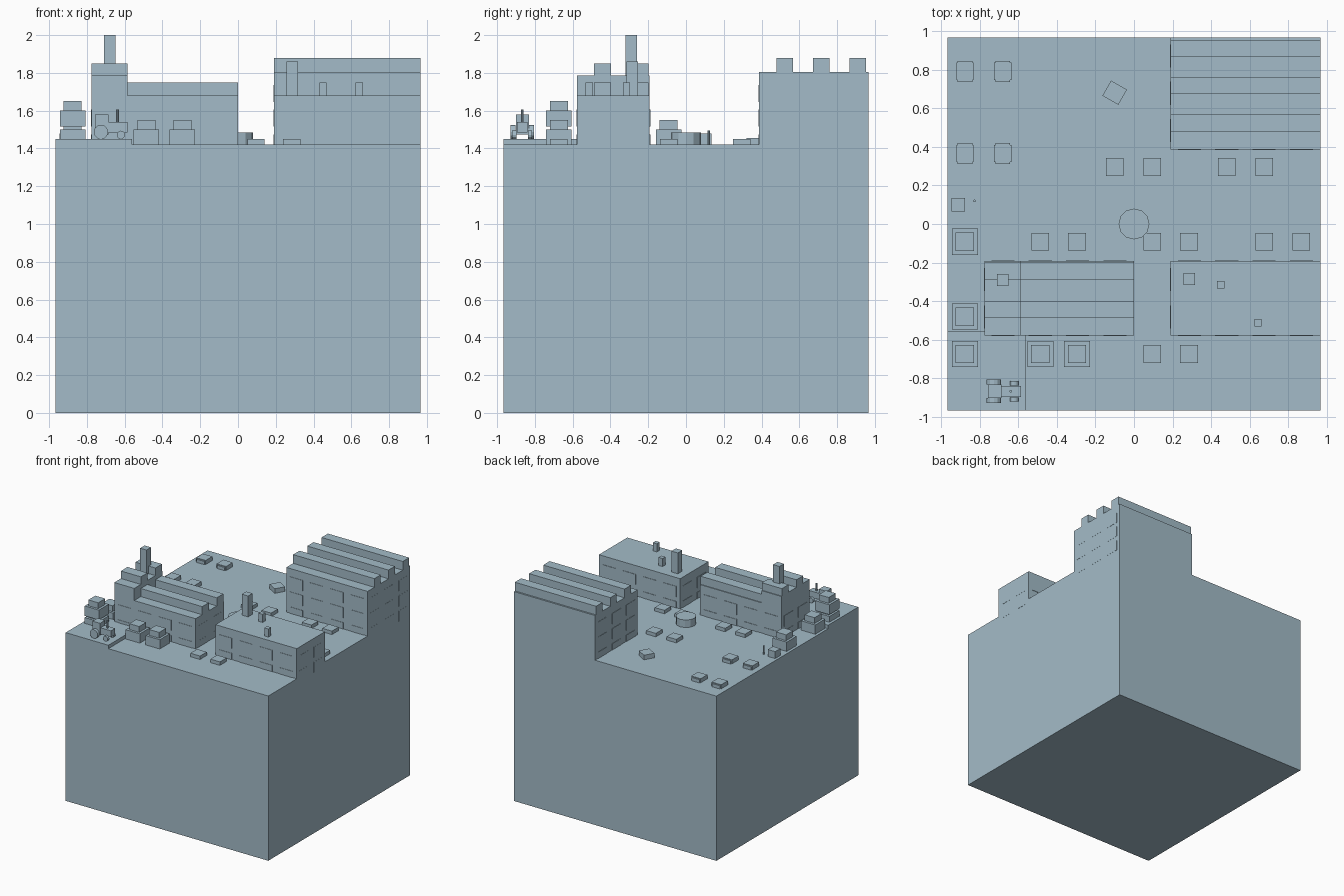
import bpy
import math

mat = bpy.data.materials.new("pale blue grey")
mat.diffuse_color = (0.37, 0.50, 0.58, 1)
T = 0.1933   # tile size of the layout grid
G = 1.42     # ground height


def finish(o, name):
    o.name = name
    o.data.materials.append(mat)
    return o


def box(name, x0, x1, y0, y1, z0, z1, rot=0):
    bpy.ops.mesh.primitive_cube_add(size=1, location=((x0+x1)/2, (y0+y1)/2, (z0+z1)/2),
                                    rotation=(0, 0, rot))
    o = bpy.context.object
    o.scale = (x1-x0, y1-y0, z1-z0)
    bpy.ops.object.transform_apply(location=False, rotation=True, scale=True)
    return finish(o, name)


def block(name, x, y, w, d, z0, z1, rot=0):
    return box(name, x-w/2, x+w/2, y-d/2, y+d/2, z0, z1, rot)


def cyl(name, x, y, z, r, h, n=12, rot=(0, 0, 0)):
    bpy.ops.mesh.primitive_cylinder_add(vertices=n, radius=r, depth=h,
                                        location=(x, y, z), rotation=rot)
    return finish(bpy.context.object, name)


def windows(x0, y0, nx, ny, rows):
    """Thin window plates, one per tile and floor, on the walls of a building."""
    x1, y1, t = x0+nx*T, y0+ny*T, 0.003
    for k in range(rows):
        z = 1.43 + 0.13*k
        for i in range(nx):
            x = x0 + (i+0.5)*T
            for y in (y0, y1):
                if y < 0.96:
                    block("window", x, y, 0.12, 2*t, z-0.045, z+0.045)
        for j in range(ny):
            y = y0 + (j+0.5)*T
            for x in (x0, x1):
                block("window", x, y, 2*t, 0.12, z-0.045, z+0.045)


# ground block and raised corner
box("ground_block", -0.967, 0.965, -0.966, 0.967, 0, G)
box("raised_corner", -0.967, -0.56, -0.966, -0.555, G-0.05, 1.45)

# large hall with ridged roof
box("large_hall", 0.19, 0.965, 0.387, 0.967, G-0.02, 1.805)
for y in (0.479, 0.672, 0.866):
    box("large_hall_roof_ridge", 0.19, 0.965, y, y+0.087, 1.80, 1.88)
windows(0.19, 0.387, 4, 3, 3)

# smaller hall with ridged roof, tower end and chimney
box("small_hall", -0.775, 0, -0.578, -0.192, G-0.02, 1.68)
box("tower_end", -0.775, -0.585, -0.578, -0.192, 1.67, 1.785)
for y in (-0.488, -0.289):
    box("small_hall_roof_ridge", -0.585, 0, y, y+0.09, 1.67, 1.75)
    box("tower_roof_ridge", -0.775, -0.585, y, y+0.09, 1.78, 1.85)
block("tall_chimney", -0.679, -0.29, 0.06, 0.06, 1.75, 2.0)
windows(-0.775, -0.578, 4, 2, 2)

# flat roofed hall with vents
box("flat_hall", 0.19, 0.965, -0.578, -0.192, G-0.02, 1.68)
block("flat_hall_chimney", 0.287, -0.285, 0.06, 0.06, 1.67, 1.86)
for x, y in ((0.45, -0.315), (0.642, -0.512)):
    block("roof_vent", x, y, 0.038, 0.038, 1.67, 1.75)
windows(0.19, -0.578, 4, 2, 2)

# low pads beside the buildings
for x, y in ((-0.1, 0.295), (0.095, 0.295), (0.48, 0.295), (0.675, 0.295),
             (-0.485, -0.092), (-0.295, -0.092), (0.095, -0.092), (0.285, -0.092),
             (0.675, -0.092), (0.866, -0.092), (0.095, -0.673), (0.285, -0.673)):
    block("low_pad", x, y, 0.092, 0.092, G-0.01, 1.45)

# stepped trees
for x, y, tiers in ((-0.876, -0.092, 1), (-0.876, -0.48, 1), (-0.876, -0.673, 2),
                    (-0.485, -0.673, 1), (-0.295, -0.673, 1)):
    for k in range(tiers):
        z = 0.1*k
        block("tree_lower_foliage", x, y, 0.135, 0.135, z + (1.515-0.1 if k else G-0.01), z+1.5)
        block("tree_upper_foliage", x, y, 0.095, 0.095, z+1.49, z+1.55)

# low crates in the yard
for x in (-0.875, -0.68):
    for y in (0.365, 0.79):
        block("crate", x, y, 0.09, 0.09, G-0.01, 1.455)
        block("crate_band", x, y, 0.076, 0.108, G-0.01, 1.448)
block("turned_crate", -0.1, 0.68, 0.095, 0.09, G-0.01, 1.46, math.radians(-30))

# round basin, hut and post
cyl("round_basin", 0, 0, 1.45, 0.08, 0.07)
block("small_hut", -0.91, 0.1, 0.07, 0.07, G-0.01, 1.48)
cyl("post", -0.826, 0.12, 1.455, 0.007, 0.08, 8)

# tractor
box("tractor_cab", -0.757, -0.685, -0.9, -0.832, 1.475, 1.535)
box("tractor_roof", -0.757, -0.685, -0.9, -0.832, 1.53, 1.58)
box("tractor_hood", -0.69, -0.585, -0.895, -0.838, 1.485, 1.54)
cyl("tractor_exhaust", -0.638, -0.866, 1.57, 0.007, 0.07, 8)
for s in (-1, 1):
    cyl("rear_wheel", -0.726, -0.867+s*0.048, 1.487, 0.038, 0.026, 12, (math.pi/2, 0, 0))
    cyl("front_wheel", -0.62, -0.867+s*0.042, 1.472, 0.022, 0.022, 12, (math.pi/2, 0, 0))
